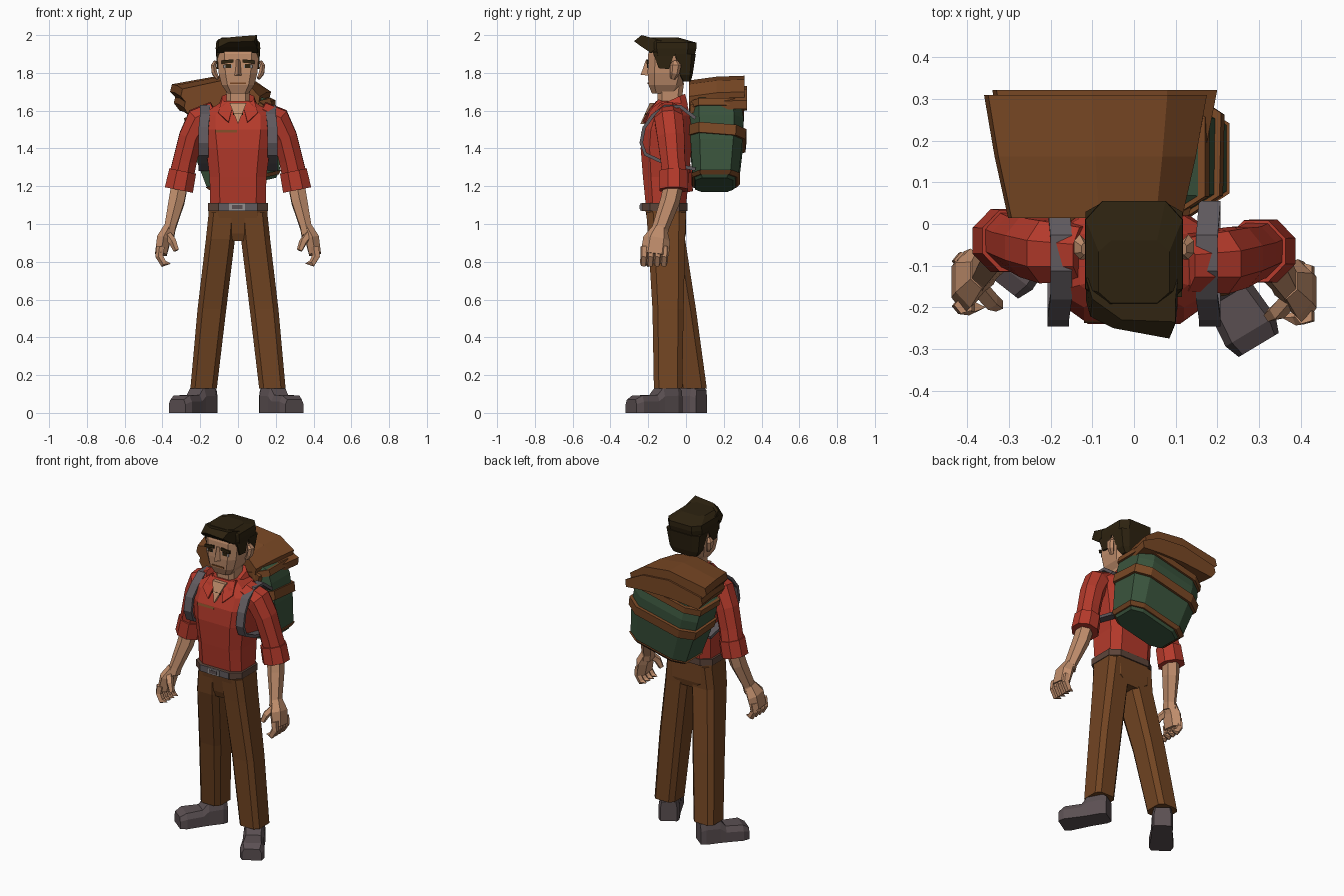
import bpy, bmesh, math
from mathutils import Vector, Matrix

def material(name, rgb):
    m = bpy.data.materials.new(name)
    m.diffuse_color = (*rgb, 1)
    return m

SKIN = material("skin", (0.53, 0.27, 0.15))
RED = material("red_shirt", (0.46, 0.042, 0.024))
BROWN = material("brown_trousers", (0.165, 0.058, 0.016))
HAIR = material("dark_hair", (0.026, 0.016, 0.005))
SHOE = material("shoe_grey", (0.105, 0.08, 0.085))
GREEN = material("bag_green", (0.042, 0.088, 0.046))
STRAP = material("strap_grey", (0.115, 0.10, 0.11))
BELT = material("belt_brown", (0.11, 0.06, 0.042))
METAL = material("buckle_metal", (0.30, 0.28, 0.28))
LEATHER = material("bag_leather", (0.19, 0.064, 0.018))

def finish(name, bm, mat, xf=None):
    if xf:
        bmesh.ops.transform(bm, matrix=xf, verts=bm.verts)
    bmesh.ops.recalc_face_normals(bm, faces=bm.faces)
    me = bpy.data.meshes.new(name)
    bm.to_mesh(me)
    bm.free()
    me.materials.append(mat)
    bpy.context.collection.objects.link(bpy.data.objects.new(name, me))

def loft(name, rings, mat, xf=None):
    bm = bmesh.new()
    vs = [[bm.verts.new(p) for p in r] for r in rings]
    n = len(vs[0])
    for a, b in zip(vs, vs[1:]):
        for i in range(n):
            j = (i + 1) % n
            bm.faces.new((a[i], a[j], b[j], b[i]))
    bm.faces.new(vs[0])
    bm.faces.new(vs[-1])
    finish(name, bm, mat, xf)

def ring(z, hx, y0, y1, cx=0.0, c=0.35, slope=0.0):
    """Chamfered rectangle at height z; slope lifts the back edge."""
    cy, hy, k = (y0 + y1) / 2, (y1 - y0) / 2, 1 - c
    pts = [(1, -k), (1, k), (k, 1), (-k, 1), (-1, k), (-1, -k), (-k, -1), (k, -1)]
    return [(cx + hx * x, cy + hy * y, z + slope * y) for x, y in pts]

def stack(name, rows, mat, xf=None, **kw):
    loft(name, [ring(*r, **kw) for r in rows], mat, xf)

def tube(name, pts, mat, n=6):
    """Limb through stations (x, y, z, radius_x, radius_y)."""
    P = [Vector(p[:3]) for p in pts]
    rings = []
    for i, p in enumerate(pts):
        t = (P[min(i + 1, len(P) - 1)] - P[max(i - 1, 0)]).normalized()
        u = (Vector((1, 0, 0)) - t * t.x).normalized()
        v = t.cross(u)
        rings.append([P[i] + u * p[3] * math.cos(a) + v * p[4] * math.sin(a)
                      for a in [2 * math.pi * (k + .5) / n for k in range(n)]])
    loft(name, rings, mat)

def box(name, c, s, mat, rot=0.0):
    bm = bmesh.new()
    bmesh.ops.create_cube(bm, size=1)
    finish(name, bm, mat, Matrix.Translation(c) @ Matrix.Rotation(rot, 4, 'Y') @ Matrix.Diagonal((*s, 1)))

# torso, belt and hips
stack("shirt_torso", [(1.09, .148, -.212, 0), (1.25, .15, -.228, .015), (1.4, .17, -.24, .03),
      (1.5, .185, -.232, .03), (1.575, .185, -.2, .02), (1.62, .13, -.18, .01),
      (1.65, .08, -.16, 0)], RED)
stack("belt", [(1.07, .16, -.232, .008), (1.11, .16, -.232, .008)], BELT)
box("belt_front", (0, -.233, 1.09), (.2, .006, .04), STRAP)
box("buckle", (-.005, -.238, 1.09), (.085, .009, .036), METAL)
box("buckle_inset", (-.005, -.243, 1.09), (.055, .004, .02), SHOE)
stack("trouser_hips", [(.91, .07, -.18, -.01), (.95, .15, -.195, 0), (1.075, .156, -.215, 0)], BROWN)

# neck, open shirt front, chest patch and collar
stack("neck", [(1.56, .06, -.16, -.03), (1.64, .06, -.15, -.025), (1.75, .065, -.15, -.01)], SKIN)
loft("open_neck_skin", [[(-.045, y, 1.64), (0, y - .05, 1.53), (.045, y, 1.64)]
                        for y in (-.192, -.16)], SKIN)
box("neck_cord", (0, -.213, 1.582), (.055, .008, .01), HAIR)
loft("chest_patch", [[(-.12, y, 1.485), (-.005, y, 1.485), (-.005, y + .03, 1.55), (-.12, y + .03, 1.55)]
                     for y in (-.238, -.232)], LEATHER)
loft("collar_band", [ring(1.61, .105, -.175, .01, slope=.02), ring(1.655, .085, -.16, -.005, slope=.035)], RED)
for s, side in ((-1, "left"), (1, "right")):
    loft(side + "_collar_flap", [[(s * .085, -.145, 1.66), (s * .03, -.19, 1.615), (s * .05, -.232, 1.54),
         (s * .105, -.205, 1.59)], [(s * .085, -.125, 1.65), (s * .03, -.17, 1.605),
         (s * .05, -.205, 1.53), (s * .105, -.17, 1.58)]], RED)

# head and face
stack("head", [(1.69, .055, -.18, -.05), (1.735, .086, -.198, -.02), (1.80, .103, -.203, 0),
      (1.9, .11, -.2, .02), (1.96, .10, -.18, .02)], SKIN)
loft("nose", [[(-.022, -.195, 1.785), (0, -.24, 1.79), (.022, -.195, 1.785)],
              [(-.014, -.195, 1.87), (0, -.212, 1.87), (.014, -.195, 1.87)]], SKIN)
box("mouth", (0, -.2, 1.745), (.085, .008, .008), LEATHER)
for s, side in ((-1, "left"), (1, "right")):
    box(side + "_eyebrow", (s * .056, -.204, 1.86), (.064, .01, .018), HAIR, s * .1)
    box(side + "_eye_white", (s * .054, -.202, 1.834), (.044, .005, .016), METAL)
    box(side + "_iris", (s * .052, -.203, 1.836), (.03, .006, .02), HAIR)
    tube(side + "_ear", [(s * .108, -.07, 1.77, .01, .014), (s * .125, -.06, 1.80, .016, .026),
         (s * .13, -.055, 1.84, .016, .03), (s * .12, -.06, 1.862, .008, .016)], SKIN)
    loft(side + "_sideburn", [[(x, -.175, 1.91), (x, -.145, 1.825), (x, -.09, 1.82), (x, -.06, 1.91)]
                              for x in (s * .095, s * .115)], HAIR)

# hair: crown, back and front quiff
stack("hair_crown", [(1.89, .115, -.19, .045), (1.93, .118, -.2, .055),
      (1.96, .116, -.2, .055), (1.987, .085, -.19, -.04)], HAIR)
stack("hair_back", [(1.755, .08, -.02, .025), (1.79, .1, -.045, .035), (1.90, .117, -.08, .052)], HAIR)
loft("hair_quiff", [[(-.115, -.185, 1.905), (.105, -.185, 1.905), (.105, -.13, 1.97), (-.115, -.13, 1.965)],
     [(-.105, -.222, 1.935), (.1, -.238, 1.94), (.1, -.18, 1.985), (-.1, -.18, 1.98)],
     [(-.05, -.25, 1.962), (.085, -.275, 1.968), (.1, -.235, 2.0), (-.03, -.23, 1.99)]], HAIR)

# arms: sleeve, rolled cuff, forearm and curled hand
for s, side, dy in ((-1, "left", .015), (1, "right", -.01)):
    def arm(part, pts, mat, n=6):
        tube(side + part, [(s * x, y + dy, z, a, b) for x, y, z, a, b in pts], mat, n)
    arm("_sleeve", [(.12, -.085, 1.595, .06, .07), (.205, -.08, 1.55, .078, .082), (.25, -.07, 1.46, .068, .078),
        (.28, -.06, 1.34, .068, .07), (.3, -.05, 1.25, .07, .07)], RED, 8)
    arm("_sleeve_cuff", [(.293, -.055, 1.28, .078, .08), (.313, -.055, 1.18, .082, .082)], RED, 8)
    arm("_forearm", [(.305, -.05, 1.23, .05, .052), (.325, -.075, 1.12, .048, .052),
        (.36, -.125, .98, .034, .044), (.368, -.135, .94, .036, .05)], SKIN)
    arm("_palm", [(.366, -.13, .975, .034, .042), (.393, -.145, .92, .042, .072),
        (.408, -.155, .84, .036, .075)], SKIN)
    for i in range(4):
        y = -.21 + i * .036
        arm("_finger_%d" % i, [(.408, y, .88, .024, .021), (.415, y - .002, .83, .023, .02),
            (.392, y - .005, .79, .021, .02), (.355, y - .005, .79, .019, .018)], SKIN, 5)
    arm("_thumb", [(.378, -.165, .945, .024, .025), (.345, -.2, .905, .022, .023),
        (.326, -.21, .86, .016, .016)], SKIN, 5)

# legs and shoes: right leg forward, left leg back
def shoe_section(y, w, h, k):
    return [(-w, y, 0), (w, y, 0), (w, y, h * .65), (w * k, y, h), (-w * k, y, h), (-w, y, h * .65)]
for s, side, fy, turn in ((-1, "left", .035, -38), (1, "right", -.095, 31)):
    loft(side + "_trouser_leg", [ring(.13, .07, fy - .075, fy + .075, s * .182),
         ring(.55, .076, fy / 2 - .13, fy / 2 + .035, s * .138),
         ring(.92, .077, -.2, -.005, s * .093), ring(1.06, .075, -.21, 0, s * .08)], BROWN)
    xf = Matrix.Translation((s * .182, fy, 0)) @ Matrix.Rotation(math.radians(turn), 4, 'Z')
    loft(side + "_shoe", [shoe_section(*a) for a in ((.06, .048, .12, .85), (.03, .06, .14, .8),
         (-.055, .06, .135, .75), (-.09, .062, .095, .7), (-.19, .07, .092, .75), (-.228, .056, .07, .8))], SHOE, xf)

# shoulder straps curving over the chest and under the arms
path = [(.05, 1.56), (-.03, 1.622), (-.11, 1.622), (-.175, 1.575), (-.222, 1.51), (-.237, 1.43),
        (-.215, 1.37), (-.13, 1.33), (.05, 1.29)]
for s, side in ((-1, "left"), (1, "right")):
    rings = []
    for i, (y, z) in enumerate(path):
        a, b = path[max(i - 1, 0)], path[min(i + 1, len(path) - 1)]
        nrm = Vector((0, b[1] - a[1], a[0] - b[0])).normalized() * .009
        p, w = Vector((s * (.175 if 0 < i < 4 else .182), y, z)), Vector((.026, 0, 0))
        rings.append([p - w - nrm, p + w - nrm, p + w + nrm, p - w + nrm])
    loft(side + "_shoulder_strap", rings, STRAP)

# backpack body, leaning toward -x, with leather bands
lean = Matrix.Translation((-.02, 0, 1.45)) @ Matrix.Rotation(math.radians(-13), 4, 'Y')
stack("backpack_body", [(-.25, .17, .05, .25), (-.21, .2, .035, .28), (-.05, .222, .025, .298),
      (.08, .228, .02, .305), (.165, .222, .02, .29), (.21, .14, .03, .27)], GREEN, lean)
stack("backpack_middle_band", [(-.025, .236, .015, .315), (.03, .24, .015, .32)], LEATHER, lean, slope=-.012)
stack("backpack_lower_band", [(-.235, .188, .035, .27), (-.215, .206, .028, .287)], LEATHER, lean)
stack("backpack_upper_band", [(.13, .236, .015, .308), (.168, .234, .015, .308)], LEATHER, lean)

# arched lid in two layers, narrower toward the wearer
def lid(name, pts, y0, y1):
    loft(name, [[(x * (k if x < 0 else kr), y, z + dz) for x, z in pts] for y, k, kr, dz in
                ((y0, .84, .66, -.025), ((y0 + y1) / 2, .93, .85, -.005), (y1, 1, 1, 0))], LEATHER)

lid("backpack_lid", [(-.36, 1.70), (-.35, 1.74), (-.1, 1.785), (.08, 1.765), (.175, 1.70), (.165, 1.66),
    (.07, 1.7), (-.1, 1.715), (-.33, 1.67)], .015, .31)
lid("backpack_lid_lower_layer", [(-.34, 1.64), (-.33, 1.68), (-.1, 1.73), (.08, 1.715), (.2, 1.655),
    (.195, 1.61), (.07, 1.62), (-.1, 1.62), (-.31, 1.6)], .02, .322)
